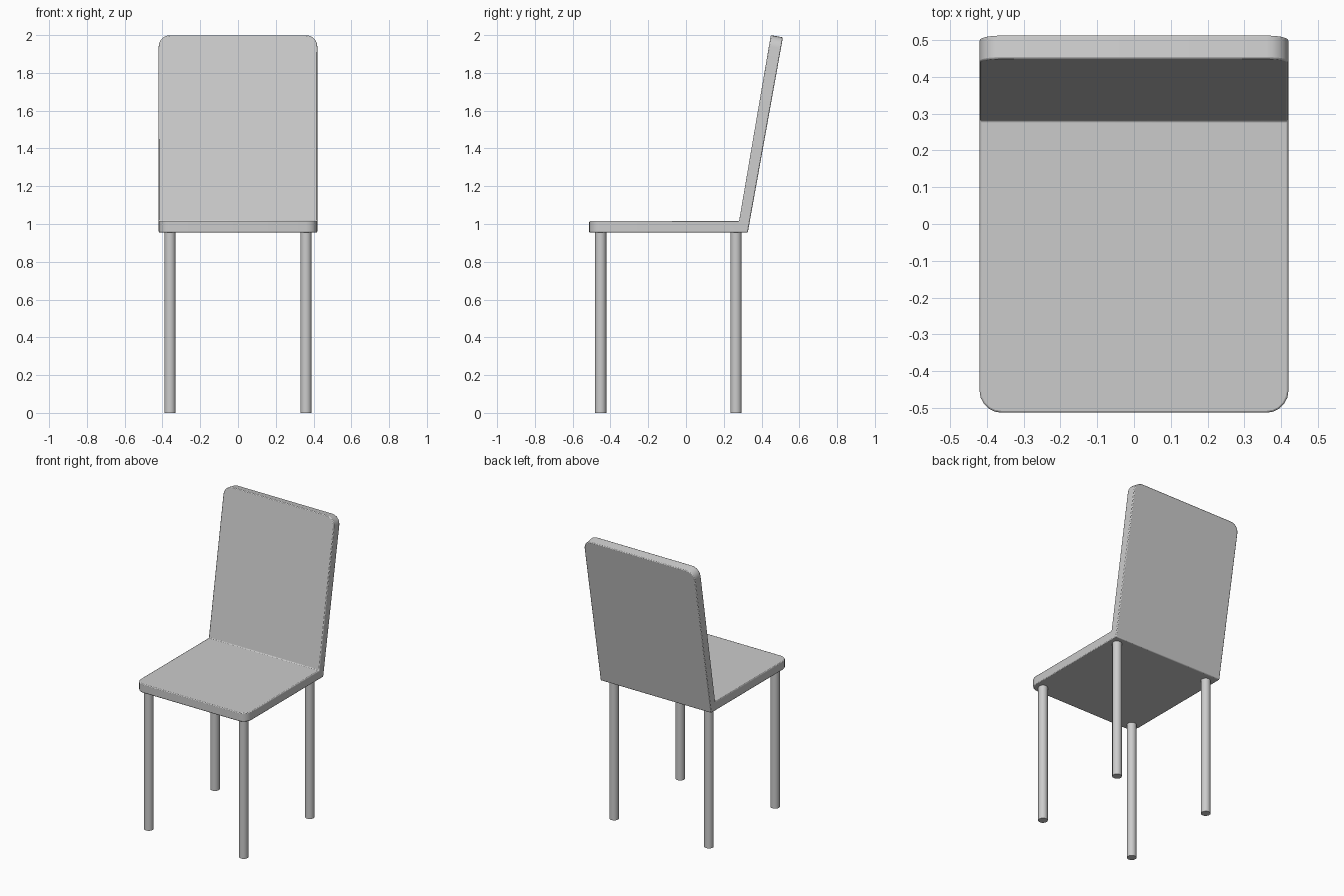
import bpy, bmesh
from math import radians

if "Cube" in bpy.data.objects:
    bpy.data.objects.remove(bpy.data.objects["Cube"])

HALF_W = 0.42
# Side profile (y, z) of the one-piece seat and backrest
PROFILE = [(-0.513, 0.955), (0.327, 0.955), (0.513, 1.988),
           (0.449, 2.0), (0.281, 1.015), (-0.513, 1.015)]


def smooth(ob, angle=40):
    bpy.ops.object.select_all(action='DESELECT')
    ob.select_set(True)
    bpy.context.view_layer.objects.active = ob
    bpy.ops.object.shade_smooth_by_angle(angle=radians(angle))


# Seat and backrest: profile extruded across the width
bm = bmesh.new()
left = [bm.verts.new((-HALF_W, y, z)) for y, z in PROFILE]
right = [bm.verts.new((HALF_W, y, z)) for y, z in PROFILE]
n = len(PROFILE)
for i in range(n):
    j = (i + 1) % n
    bm.faces.new((left[i], left[j], right[j], right[i]))

# Side faces split at the bend: seat quad and backrest quad
for side in (left, right):
    a, b, c, d, e, f = side
    bm.faces.new((a, b, e, f))
    bm.faces.new((b, c, d, e))
bmesh.ops.recalc_face_normals(bm, faces=bm.faces)

# Round the front seat corners and the top backrest corners
corners = [bm.edges.get((s[i], s[j])) for s in (left, right)
           for i, j in ((0, 5), (2, 3))]
bmesh.ops.bevel(bm, geom=corners, offset=0.06, offset_type='OFFSET',
                segments=5, profile=0.5, affect='EDGES')
mesh = bpy.data.meshes.new("seat_and_backrest")
bm.to_mesh(mesh)
bm.free()
seat = bpy.data.objects.new("seat_and_backrest", mesh)
bpy.context.collection.objects.link(seat)
smooth(seat)

# Slightly softened rim
bev = seat.modifiers.new("soft_rim", 'BEVEL')
bev.width = 0.005
bev.segments = 2
bev.limit_method = 'ANGLE'
bev.angle_limit = radians(60)

# Four round legs
for row, y in (("front", -0.452), ("back", 0.265)):
    for side, x in (("left", -0.36), ("right", 0.36)):
        bpy.ops.mesh.primitive_cylinder_add(
            vertices=16, radius=0.03, depth=0.96, location=(x, y, 0.48))
        leg = bpy.context.object
        leg.name = f"{row}_{side}_leg"
        smooth(leg)
